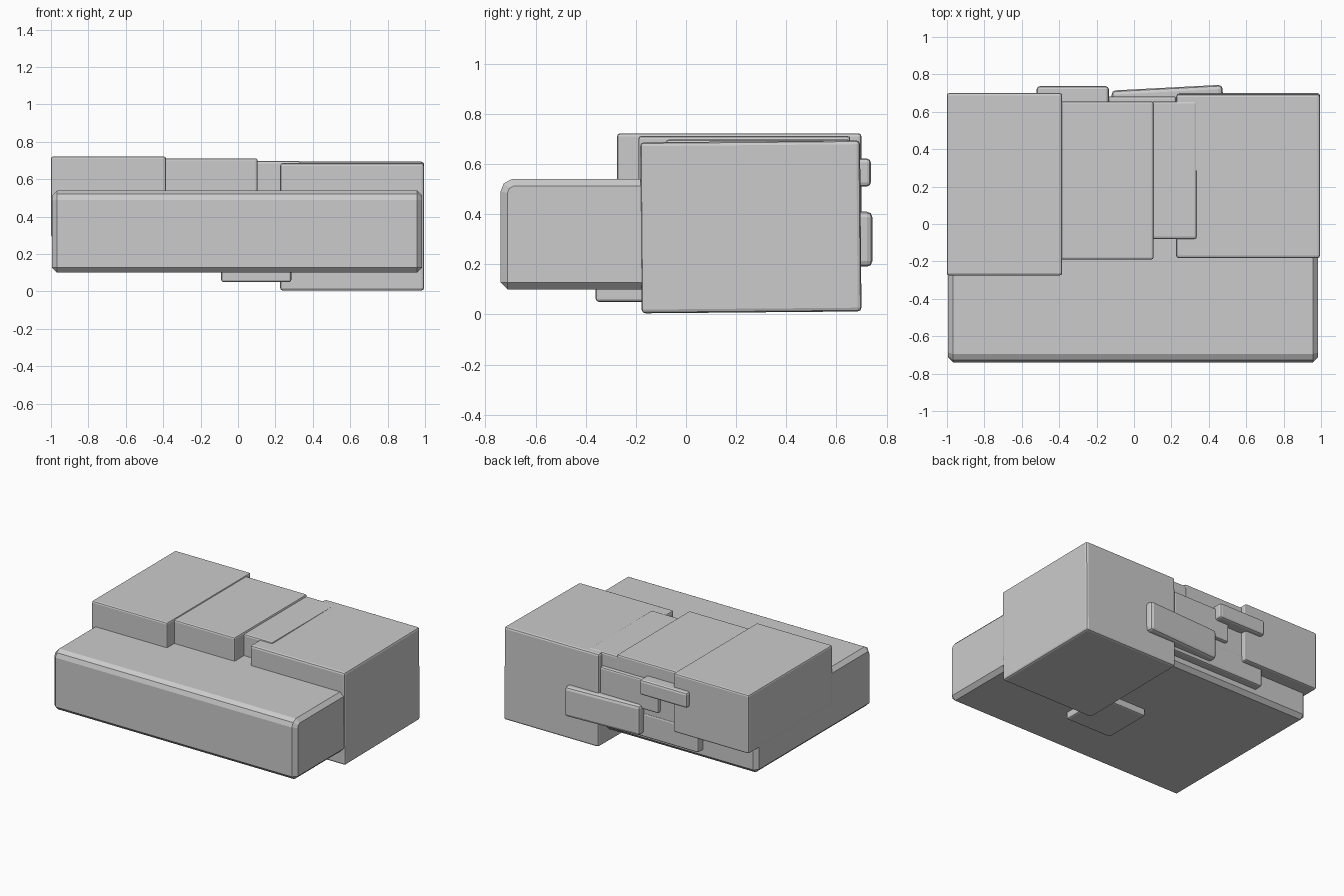
import bpy, bmesh, math

if "Cube" in bpy.data.objects:
    bpy.data.objects.remove(bpy.data.objects["Cube"])


def finish(bm, name, bevel, segments=2, angle=30):
    me = bpy.data.meshes.new(name)
    bmesh.ops.recalc_face_normals(bm, faces=bm.faces)
    bm.to_mesh(me)
    bm.free()
    ob = bpy.data.objects.new(name, me)
    bpy.context.collection.objects.link(ob)
    mod = ob.modifiers.new("edge_bevel", 'BEVEL')
    mod.width = bevel
    mod.segments = segments
    mod.limit_method = 'ANGLE'
    mod.angle_limit = math.radians(angle)
    return ob


def block(name, x, y, z, bevel=0.012, rot=(0, 0, 0)):
    bm = bmesh.new()
    bmesh.ops.create_cube(bm, size=1)
    bmesh.ops.scale(bm, verts=bm.verts, vec=(x[1] - x[0], y[1] - y[0], z[1] - z[0]))
    ob = finish(bm, name, bevel)
    ob.location = [(a + b) / 2 for a, b in (x, y, z)]
    ob.rotation_euler = [math.radians(r) for r in rot]
    return ob


# Wide base slab with a softened upper front edge
profile = [(-.74, .10), (-.74, .49), (-.727, .522), (-.695, .54), (.60, .54), (.60, .10)]
bm = bmesh.new()
face = bm.faces.new([bm.verts.new((-.995, y, z)) for y, z in profile])
ext = bmesh.ops.extrude_face_region(bm, geom=[face])
bmesh.ops.translate(bm, vec=(1.98, 0, 0),
                    verts=[v for v in ext["geom"] if isinstance(v, bmesh.types.BMVert)])
finish(bm, "base_slab", 0.028, 1, 60)

# Large blocks on top and at the right
block("left_block", (-1, -.385), (-.275, .70), (.29, .722))
block("middle_block", (-.40, .105), (-.19, .655), (.28, .712))
block("narrow_block", (.09, .335), (-.08, .655), (.28, .697))
block("right_block", (.225, .995), (-.18, .697), (.008, .690), 0.015, (.5, 0, 0))

# Plate under the base
block("under_plate", (-.09, .285), (-.36, .01), (.05, .20))

# Plates and bars on the back
block("back_lower_plate", (-.56, .30), (.50, .66), (.165, .34))
block("back_centre_plate", (-.25, .225), (.55, .683), (.38, .60))
block("back_small_bar", (-.52, -.135), (.62, .737), (.51, .622), 0.016)
block("back_large_bar", (-.118, .476), (.61, .729), (.19, .41), 0.022, (0, 0, 3))
